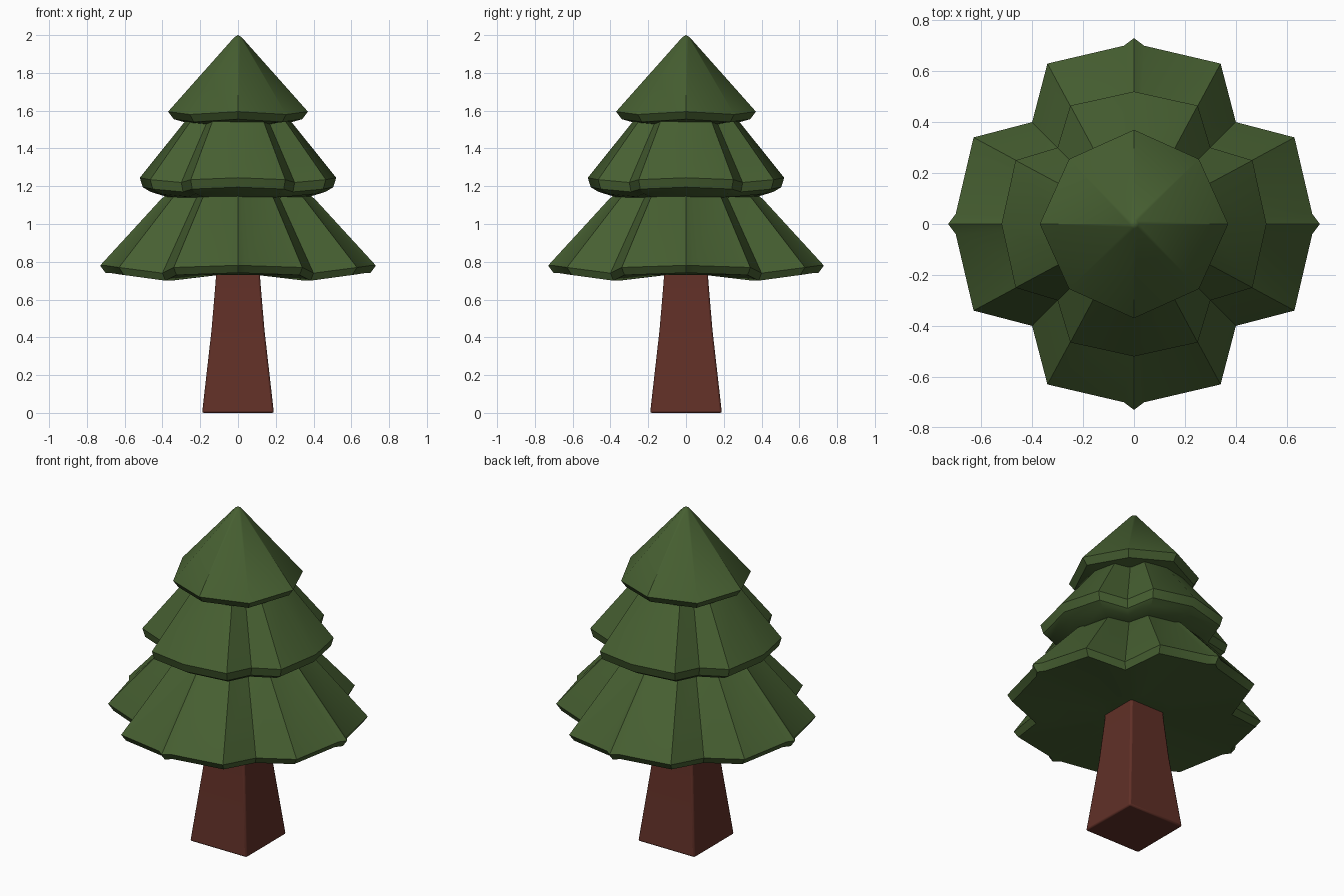
import bpy, bmesh, math

if "Cube" in bpy.data.objects:
    bpy.data.objects.remove(bpy.data.objects["Cube"])


def material(name, rgb):
    m = bpy.data.materials.new(name)
    m.diffuse_color = (*rgb, 1)
    m.use_nodes = True
    m.node_tree.nodes["Principled BSDF"].inputs["Base Color"].default_value = m.diffuse_color
    return m


GREEN = material("pine green", (0.062, 0.115, 0.031))
BROWN = material("bark brown", (0.118, 0.029, 0.020))


def four_fold(quarter):
    """Repeat a quarter outline of (x, y, z) points around the z axis."""
    pts = []
    for k in range(4):
        c, s = round(math.cos(k * math.pi / 2)), round(math.sin(k * math.pi / 2))
        pts += [(x * c - y * s, x * s + y * c, z) for x, y, z in quarter]
    return pts


def scaled(ring, f, z):
    return [(x * f, y * f, z) for x, y, _ in ring]


def shifted(ring, f, dz):
    return [(x * f, y * f, z + dz) for x, y, z in ring]


def loft(name, rings, mat, apex=None, cap_bottom=False, cap_top=False, angle=30):
    """Skin rings listed from bottom to top, optionally closed."""
    bm = bmesh.new()
    loops = [[bm.verts.new(p) for p in r] for r in rings]
    n = len(loops[0])
    for a, b in zip(loops, loops[1:]):
        for i in range(n):
            j = (i + 1) % n
            bm.faces.new((a[i], a[j], b[j], b[i]))
    if apex:
        tip = bm.verts.new(apex)
        for i in range(n):
            bm.faces.new((loops[-1][i], loops[-1][(i + 1) % n], tip))
    if cap_bottom:
        bm.faces.new(loops[0][::-1])
    if cap_top:
        bm.faces.new(loops[-1])
    mesh = bpy.data.meshes.new(name)
    bm.to_mesh(mesh)
    bm.free()
    obj = bpy.data.objects.new(name, mesh)
    bpy.context.collection.objects.link(obj)
    mesh.materials.append(mat)
    bpy.ops.object.select_all(action='DESELECT')
    obj.select_set(True)
    bpy.context.view_layer.objects.active = obj
    bpy.ops.object.shade_smooth_by_angle(angle=math.radians(angle))
    return obj


# Bottom tier: four wide lobes with a small spike, drooping notches between
rim = four_fold([(0, -0.73, 0.78), (0.04, -0.70, 0.78), (0.34, -0.63, 0.77),
                 (0.40, -0.40, 0.74), (0.63, -0.34, 0.77), (0.70, -0.04, 0.78)])
loft("bottom_tier",
     [scaled(rim, 0.3, 0.73), shifted(rim, 0.88, -0.04), shifted(rim, 0.96, -0.04),
      rim, scaled(rim, 0.56, 1.13), scaled(rim, 0.48, 1.18)],
     GREEN, cap_bottom=True)

# Middle tier: four lobes
rim = four_fold([(0, -0.52, 1.245), (0.25, -0.465, 1.235),
                 (0.30, -0.30, 1.22), (0.465, -0.25, 1.235)])
loft("middle_tier",
     [scaled(rim, 0.70, 1.14), shifted(rim, 0.89, -0.075), shifted(rim, 0.97, -0.05),
      rim, scaled(rim, 0.56, 1.53), scaled(rim, 0.48, 1.58)],
     GREEN)

# Top tier: eight-sided cone with a turned-under rim
rim = four_fold([(0, -0.37, 1.595), (0.255, -0.255, 1.58)])
loft("top_tier",
     [scaled(rim, 0.68, 1.53), shifted(rim, 0.92, -0.04), rim,
      scaled(rim, 0.05, 1.99)],
     GREEN, apex=(0, 0, 2.0))

# Trunk: square, flaring to the ground, with softened corners
square = four_fold([(1, -1, 0)])
trunk = loft("trunk",
             [scaled(square, f, z) for f, z in
              ((0.19, 0), (0.14, 0.44), (0.118, 0.70), (0.115, 0.80))],
             BROWN, cap_bottom=True, cap_top=True, angle=40)
bevel = trunk.modifiers.new("soft_edges", 'BEVEL')
bevel.width = 0.01
bevel.segments = 2
bevel.limit_method = 'ANGLE'
bevel.angle_limit = math.radians(40)
